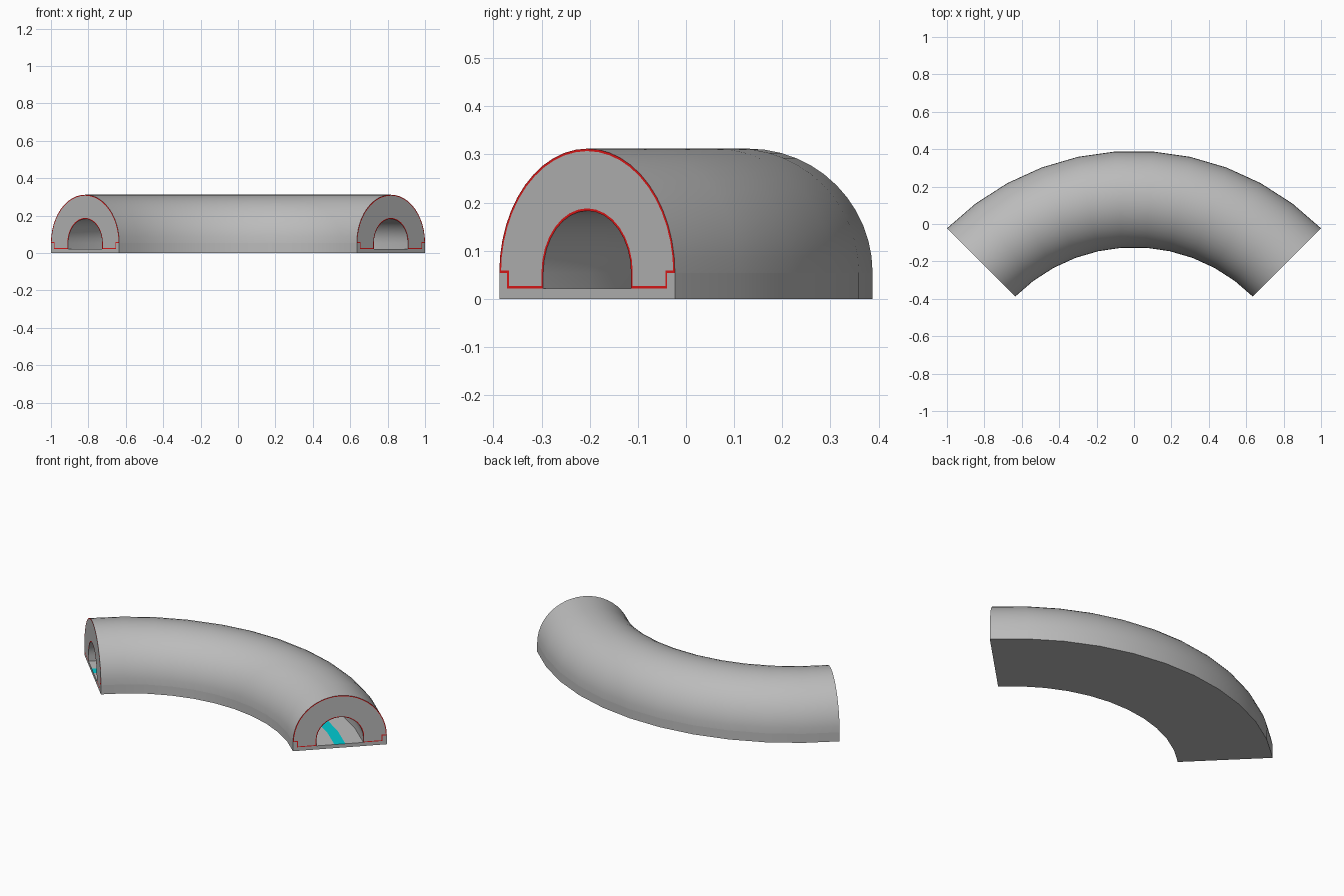
import bpy, bmesh
from math import sin, cos, pi, radians

if "Cube" in bpy.data.objects:
    bpy.data.objects.remove(bpy.data.objects["Cube"])

MID_R, CENTRE_Y = 1.156, -1.0228     # bend radius and centre
STEPS = 11                           # segments along the 90 degree bend
HALF, BORE = 0.258, 0.129            # outer and inner half widths
SPRING, FLOOR, LIP = 0.054, 0.0215, 0.235
STRIPE = 0.03


def material(name, colour):
    m = bpy.data.materials.new(name)
    m.diffuse_color = colour
    m.use_nodes = True
    m.node_tree.nodes["Principled BSDF"].inputs["Base Color"].default_value = m.diffuse_color
    return m


grey = material("grey", (0.5, 0.5, 0.5, 1))
red = material("red_trim", (0.8, 0.01, 0.01, 1))
teal = material("teal_stripe", (0.0, 0.6, 0.65, 1))


def arch(radius, n):
    """Half circle from the right springing point to the left."""
    return [(radius * cos(pi * i / n), SPRING + radius * sin(pi * i / n)) for i in range(n + 1)]


def sweep(name, profile, accent, stripe_edge=None, trim=0):
    """Sweep a closed (offset, height) profile round the bend and cap it."""
    bm = bmesh.new()
    rings = []
    for s in range(STEPS + 1):
        a = radians(45 - 90 * s / STEPS)
        rings.append([bm.verts.new(((MID_R + u) * sin(a), CENTRE_Y + (MID_R + u) * cos(a), z))
                      for u, z in profile])
    n = len(profile)
    for r0, r1 in zip(rings, rings[1:]):
        for i in range(n):
            j = (i + 1) % n
            f = bm.faces.new((r0[i], r0[j], r1[j], r1[i]))
            f.material_index = 1 if i == stripe_edge else 0
    caps = [bm.faces.new(rings[0]), bm.faces.new(rings[-1])]
    bmesh.ops.recalc_face_normals(bm, faces=bm.faces[:])
    if trim:
        border = bmesh.ops.inset_individual(bm, faces=caps, thickness=trim, use_even_offset=True)
        for f in border["faces"]:
            f.material_index = 1
    mesh = bpy.data.meshes.new(name)
    bm.to_mesh(mesh)
    bm.free()
    mesh.materials.append(grey)
    mesh.materials.append(accent)
    obj = bpy.data.objects.new(name, mesh)
    bpy.context.collection.objects.link(obj)
    bpy.ops.object.select_all(action='DESELECT')
    obj.select_set(True)
    bpy.context.view_layer.objects.active = obj
    bpy.ops.object.shade_smooth_by_angle(angle=radians(30))
    return obj


# Arched tunnel shell, rebated at its feet, with red trim round each end face
shell = (arch(HALF, 24)
         + [(-LIP, SPRING), (-LIP, FLOOR), (-BORE, FLOOR)]
         + arch(BORE, 16)[::-1]
         + [(BORE, FLOOR), (LIP, FLOOR), (LIP, SPRING)])
sweep("tunnel_shell", shell, red, trim=0.005)

# Base tray with raised side curbs and a teal stripe along the floor
base = [(-HALF, 0), (HALF, 0), (HALF, SPRING), (LIP, SPRING), (LIP, FLOOR), (STRIPE, FLOOR),
        (-STRIPE, FLOOR), (-LIP, FLOOR), (-LIP, SPRING), (-HALF, SPRING)]
sweep("base_tray", base, teal, stripe_edge=5)
